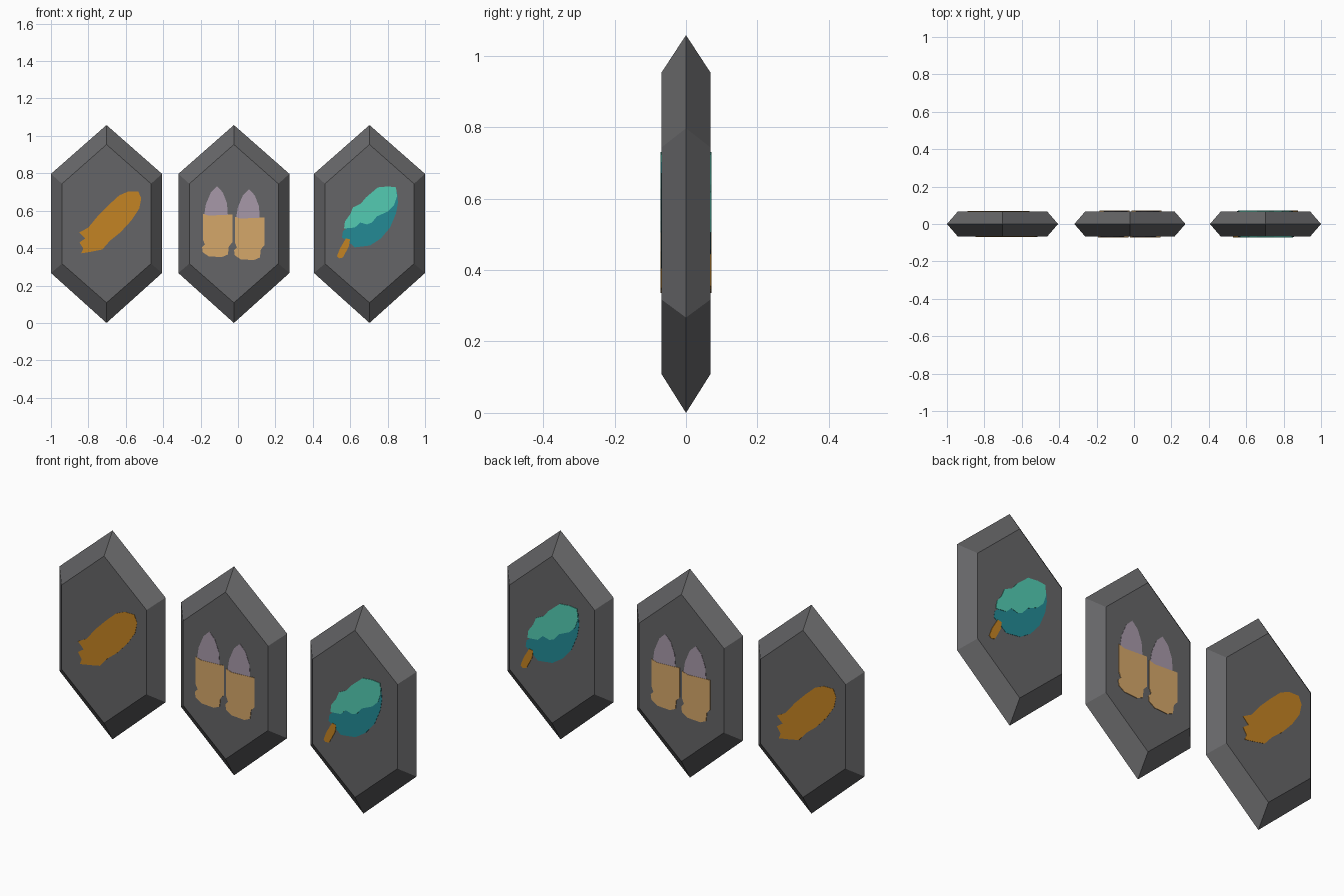
import bpy, bmesh

if "Cube" in bpy.data.objects:
    bpy.data.objects.remove(bpy.data.objects["Cube"])


def srgb(r, g, b):
    f = lambda c: c / 12.92 if c <= 0.04045 else ((c + 0.055) / 1.055) ** 2.4
    return (f(r / 255), f(g / 255), f(b / 255), 1)


def material(name, *rgb):
    m = bpy.data.materials.new(name)
    m.diffuse_color = srgb(*rgb)
    m.use_nodes = True
    m.node_tree.nodes["Principled BSDF"].inputs["Base Color"].default_value = m.diffuse_color
    return m


STONE = material("dark stone", 101, 101, 103)
ORANGE = material("orange", 196, 131, 35)
TAN = material("tan", 213, 167, 106)
LAVENDER = material("dusty lavender", 167, 153, 169)
TEAL = material("dark teal", 35, 138, 149)
MINT = material("mint", 83, 203, 178)

DEPTH = 0.068


def finish(bm, name, mat, x):
    bmesh.ops.recalc_face_normals(bm, faces=bm.faces)
    me = bpy.data.meshes.new(name)
    bm.to_mesh(me)
    bm.free()
    me.materials.append(mat)
    ob = bpy.data.objects.new(name, me)
    ob.location.x = x
    bpy.context.collection.objects.link(ob)


def hexagon(bm, half, bottom, low, high, top, y):
    pts = [(0, bottom), (half, low), (half, high), (0, top), (-half, high), (-half, low)]
    return [bm.verts.new((px, y, pz)) for px, pz in pts]


# Bevelled hexagonal tablet: front face, middle ridge, back face
def tablet(name, x):
    bm = bmesh.new()
    inner = (0.238, 0.108, 0.317, 0.744, 0.954)
    rings = [hexagon(bm, *inner, -DEPTH),
             hexagon(bm, 0.297, 0.0, 0.267, 0.797, 1.058, 0),
             hexagon(bm, *inner, DEPTH)]
    bm.faces.new(rings[0])
    bm.faces.new(rings[2])
    for a, b in zip(rings, rings[1:]):
        for i in range(6):
            j = (i + 1) % 6
            bm.faces.new((a[i], a[j], b[j], b[i]))
    finish(bm, name, STONE, x)


# Thin painted plate on the front, repeated on the back turned half around
def plate(name, mat, x, pts, layer=1, shift=(0, 0)):
    bm = bmesh.new()
    for side in (-1, 1):
        ring = [bm.verts.new((-side * (px + shift[0]) / 100, side * (DEPTH - 0.001),
                              (pz + shift[1]) / 100)) for px, pz in pts]
        face = bm.faces.new(ring)
        out = bmesh.ops.extrude_face_region(bm, geom=[face])["geom"]
        for v in out:
            if isinstance(v, bmesh.types.BMVert):
                v.co.y += side * (0.001 + 0.0015 * layer)
        if face.is_valid:
            pass
        else:
            bm.faces.new(ring)
    bmesh.ops.triangulate(bm, faces=[f for f in bm.faces if len(f.verts) > 4])
    finish(bm, name, mat, x)


LEFT, MID, RIGHT = -0.703, -0.022, 0.703
for name, x in (("left_tablet", LEFT), ("middle_tablet", MID), ("right_tablet", RIGHT)):
    tablet(name, x)

# Orange ragged husk
plate("husk_emblem", ORANGE, LEFT, [
    (-13.5, 37.2), (-12.4, 39.8), (-14.5, 43), (-11.3, 45.2), (-14.5, 48.4), (-9.7, 51),
    (-4.4, 57.5), (1.5, 63.4), (6.8, 68.2), (11.7, 70.3), (17, 70.3), (18.6, 66.6),
    (17.5, 61.2), (13.3, 54.8), (7.4, 48.4), (2, 44.1), (-2.2, 39.3), (-7.6, 38.2)])

# Pair of cartridges
CASING = [(-16.6, 58.4), (-13.5, 57.4), (-4.3, 57.8), (-0.8, 58), (-0.8, 43), (-2.7, 41),
          (-3.2, 36.6), (-6.4, 35.2), (-13.4, 35.6), (-16.6, 37.7), (-17, 40.4),
          (-15.5, 42), (-16.6, 44.6)]
TIP = [(-16, 57), (-15, 63.4), (-12.3, 69.8), (-9, 73), (-5.9, 69.8), (-3.7, 64), (-3.2, 57)]
for side, shift in (("left", (0, 0)), ("right", (17.1, -1.6))):
    plate(side + "_casing", TAN, MID, CASING, 2, shift)
    plate(side + "_tip", LAVENDER, MID, TIP, 1, shift)

# Feather: dark underside, light upper vane, quill
plate("feather_dark_vane", TEAL, RIGHT, [
    (-14.7, 45.7), (-14.2, 49), (-10.4, 52.1), (1.3, 59.6), (11, 64.4), (14.7, 70.3),
    (15.2, 64.4), (14.2, 58.6), (11, 51), (6.1, 45.2), (0.3, 41.4), (-7.8, 40.4),
    (-11.5, 43.6)])
plate("feather_light_vane", MINT, RIGHT, [
    (-13.6, 50.5), (-13.1, 54.3), (-10.4, 58), (-8.8, 61.8), (-4.5, 63.9), (-1.9, 67.1),
    (4.5, 72.5), (9.9, 73), (14.2, 72.5), (14.7, 67.6), (13.1, 62.8), (9.9, 59.6),
    (4, 57), (1.3, 53.7), (-1.3, 52.7), (-5, 53.7), (-7.8, 51)], 2)
plate("feather_quill", ORANGE, RIGHT, [
    (-17.4, 35.6), (-15.8, 39.8), (-12.6, 45.2), (-10.4, 44.7), (-11, 41), (-14.2, 35),
    (-16.3, 34.5)], 2)
